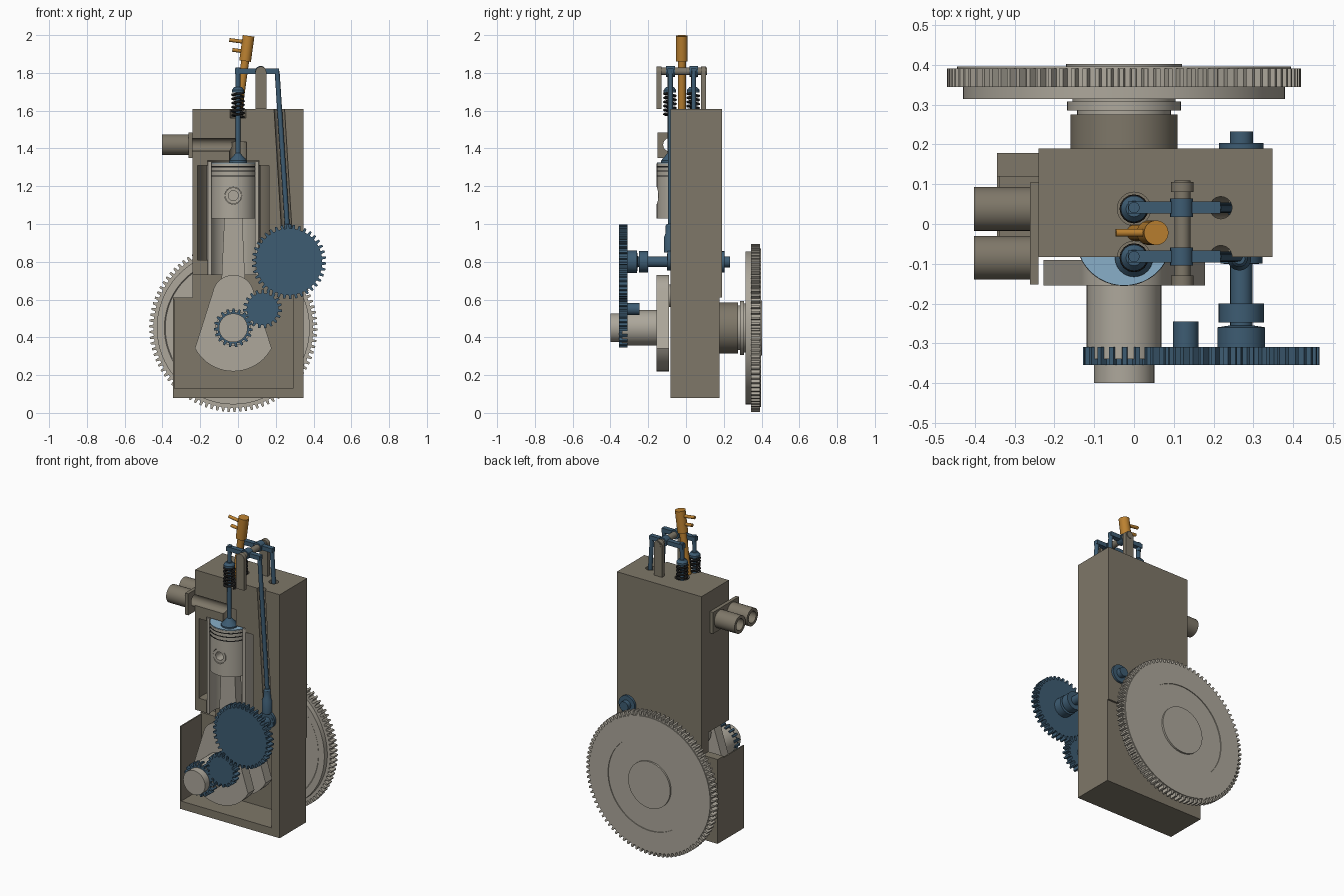
import bpy, bmesh, math
from mathutils import Vector

if "Cube" in bpy.data.objects:
    bpy.data.objects.remove(bpy.data.objects["Cube"])

def material(name, rgb):
    m = bpy.data.materials.new(name)
    m.diffuse_color = (*rgb, 1)
    m.use_nodes = True
    m.node_tree.nodes["Principled BSDF"].inputs["Base Color"].default_value = m.diffuse_color
    return m

CAST = material("cast_metal", (0.21, 0.185, 0.14))
STEEL = material("pale_steel", (0.42, 0.39, 0.33))
BLUE = material("blue_steel", (0.047, 0.107, 0.17))
GOLD = material("gold_brass", (0.50, 0.22, 0.03))
SKY = material("light_blue", (0.25, 0.43, 0.58))
DARK = material("dark_metal", (0.012, 0.012, 0.012))

def finish(name, bm, mat):
    bmesh.ops.recalc_face_normals(bm, faces=bm.faces)
    me = bpy.data.meshes.new(name)
    bm.to_mesh(me)
    bm.free()
    ob = bpy.data.objects.new(name, me)
    bpy.context.collection.objects.link(ob)
    me.materials.append(mat)
    return ob

def box(name, x, y, z, mat=CAST):
    return prism(name, [(x[0], z[0]), (x[1], z[0]), (x[1], z[1]), (x[0], z[1])], y[0], y[1], mat)

def prism(name, pts, y0, y1, mat):
    """Extrude an x-z outline along y."""
    bm = bmesh.new()
    a = [bm.verts.new((x, y0, z)) for x, z in pts]
    b = [bm.verts.new((x, y1, z)) for x, z in pts]
    bm.faces.new(a)
    bm.faces.new(b[::-1])
    for i in range(len(a)):
        j = (i + 1) % len(a)
        bm.faces.new((a[i], b[i], b[j], a[j]))
    return finish(name, bm, mat)

def lathe(name, prof, origin, axis, mat, seg=40, tube=False):
    """Turn (radius, distance) points about an axis; tube closes the loop instead of capping."""
    bm = bmesh.new()
    q = Vector((0, 0, 1)).rotation_difference(Vector(axis).normalized())
    o = Vector(origin)
    rings = []
    for r, t in prof:
        rings.append([bm.verts.new(o + q @ Vector((r * math.cos(2 * math.pi * k / seg),
                      r * math.sin(2 * math.pi * k / seg), t))) for k in range(seg)])
    n = len(rings)
    for i in range(n if tube else n - 1):
        a, b = rings[i], rings[(i + 1) % n]
        for k in range(seg):
            l = (k + 1) % seg
            bm.faces.new((a[k], a[l], b[l], b[k]))
    if not tube:
        bm.faces.new(rings[0])
        bm.faces.new(rings[-1])
    return finish(name, bm, mat)

def rod(name, p, q, r, mat, seg=24):
    p, q = Vector(p), Vector(q)
    return lathe(name, [(r, 0), (r, (q - p).length)], p, q - p, mat, seg)

def pipe(name, p, q, r, inner, mat):
    p, q = Vector(p), Vector(q)
    d = (q - p).length
    return lathe(name, [(r, 0), (r, d), (inner, d), (inner, 0)], p, q - p, mat, 32, True)

def gear(name, c, root, tip, teeth, y0, y1, mat):
    pts = []
    for i in range(teeth):
        for f, r in ((0, root), (0.42, root), (0.54, tip), (0.88, tip)):
            a = 2 * math.pi * (i + f) / teeth
            pts.append((c[0] + r * math.cos(a), c[1] + r * math.sin(a)))
    return prism(name, pts, y0, y1, mat)

def cut(ob, *cutters):
    bpy.context.view_layer.objects.active = ob
    for c in cutters:
        m = ob.modifiers.new("cut", 'BOOLEAN')
        m.operation, m.solver, m.object = 'DIFFERENCE', 'EXACT', c
        bpy.ops.object.modifier_apply(modifier=m.name)
        bpy.data.objects.remove(c)

FRONT, CX, CZ, PY = -0.083, -0.025, 0.45, -0.035   # cut plane, crank axis, piston axis
CAM = (0.27, 0.80)
VALVES = (-0.085, 0.038)

# Engine block: L-shaped casting opened at the front
block = prism("engine_block", [(-0.345, 0.08), (0.348, 0.08), (0.348, 1.61), (-0.24, 1.61),
              (-0.24, 0.61), (-0.345, 0.61)], FRONT, 0.19, CAST)
cut(block,
    box("back_step", (-0.5, 0.5), (0.178, 0.3), (0, 0.61)),
    box("crankcase", (-0.337, 0.29), (-0.2, 0.12), (0.13, 0.731)),
    box("side_opening", (-0.4, -0.2), (-0.2, 0.12), (0.6, 0.73)),
    rod("bore", (CX, PY, 0.70), (CX, PY, 1.335), 0.144, CAST, 48),
    rod("water_jacket", (CX, PY, 0.81), (CX, PY, 1.31), 0.195, CAST, 48))
for y in VALVES:
    cut(block,
        rod("port", (-0.3, y, 1.42), (0.0, y, 1.42), 0.034, CAST),
        rod("seat", (0, y, 1.32), (0, y, 1.435), 0.046, CAST),
        rod("spring_well", (0, y, 1.56), (0, y, 1.7), 0.042, CAST),
        rod("pushrod_channel", (0.213, y + 0.003, 1.7), (0.262, y + 0.003, 0.9), 0.028, CAST))

# Exhaust flange and two pipes
flange = box("exhaust_flange", (-0.262, -0.24), (-0.152, 0.105), (1.35, 1.485))
for y in VALVES:
    cut(flange, rod("flange_hole", (-0.3, y, 1.42), (-0.2, y, 1.42), 0.036, CAST))
    pipe("exhaust_pipe", (-0.402, y, 1.42), (-0.26, y, 1.42), 0.055, 0.036, CAST)

# Cylinder liner, sectioned at the front
liner = pipe("cylinder_liner", (CX, PY, 0.73), (CX, PY, 1.33), 0.143, 0.124, STEEL)
cut(liner, box("section", (-0.4, 0.4), (-0.4, FRONT), (0.5, 1.5)))

# Piston with rings, crown and wrist pin
piston = lathe("piston", [(0.12, 1.03), (0.12, 1.32), (0.06, 1.32), (0.06, 1.22), (0.1, 1.2), (0.1, 1.03)],
               (CX, PY, 0), (0, 0, 1), STEEL, 48, True)
cut(piston, rod("pin_hole", (CX, -0.3, 1.15), (CX, PY, 1.15), 0.045, STEEL))
lathe("piston_crown", [(0.118, 1.318), (0.12, 1.326)], (CX, PY, 0), (0, 0, 1), SKY, 48)
for z in (1.255, 1.28, 1.303):
    lathe("piston_ring", [(0.121, z - 0.003), (0.121, z + 0.003), (0.11, z + 0.003), (0.11, z - 0.003)],
          (CX, PY, 0), (0, 0, 1), DARK, 48, True)
pipe("wrist_pin", (CX, -0.149, 1.15), (CX, 0.07, 1.15), 0.043, 0.026, STEEL)

# Connecting rod
prism("connecting_rod", [(CX - 0.065, 0.64), (CX + 0.065, 0.64), (CX + 0.042, 1.15), (CX - 0.042, 1.15)],
      -0.065, -0.005, STEEL)
rod("rod_big_end", (CX, -0.08, 0.62), (CX, 0.01, 0.62), 0.095, STEEL, 40)
rod("rod_small_end", (CX, -0.08, 1.15), (CX, 0.01, 1.15), 0.06, STEEL, 32)

# Crank webs with counterweights
web = [(CX + 0.11 * math.cos(a), 0.62 + 0.11 * math.sin(a))
       for a in [math.radians(12 + 156 * i / 20) for i in range(21)]]
web += [(CX + 0.23 * math.cos(a), CZ + 0.23 * math.sin(a))
        for a in [math.radians(208 + 124 * i / 20) for i in range(21)]]
for y in (-0.155, 0.02):
    prism("crank_web", web, y, y + 0.064, STEEL)
rod("crank_pin", (CX, -0.12, 0.62), (CX, 0.05, 0.62), 0.06, STEEL)

# Crankshaft, rear bearing and flywheel
lathe("front_crankshaft", [(0.076, -0.4), (0.076, -0.34), (0.094, -0.34), (0.094, -0.15)],
      (CX, 0, CZ), (0, 1, 0), STEEL)
lathe("rear_crankshaft", [(0.09, 0.05), (0.09, 0.2), (0.118, 0.2), (0.118, 0.285), (0.143, 0.285),
      (0.143, 0.308), (0.13, 0.308), (0.13, 0.33)], (CX, 0, CZ), (0, 1, 0), STEEL, 48)
rod("rear_bearing", (CX, 0.12, CZ), (CX, 0.275, CZ), 0.135, CAST, 48)
lathe("flywheel_disc", [(0.36, 0.32), (0.365, 0.315), (0.405, 0.315), (0.405, 0.35)],
      (CX, 0, CZ), (0, 1, 0), STEEL, 72)
gear("flywheel_ring_gear", (CX, CZ), 0.423, 0.445, 90, 0.345, 0.391, STEEL)
lathe("flywheel_rim", [(0.29, 0.385), (0.42, 0.385), (0.42, 0.396), (0.29, 0.396)],
      (CX, 0, CZ), (0, 1, 0), STEEL, 72, True)
rod("flywheel_hub", (CX, 0.38, CZ), (CX, 0.402, CZ), 0.146, STEEL, 48)

# Timing gears
gear("crank_gear", (CX, CZ), 0.084, 0.103, 19, -0.355, -0.31, BLUE)
gear("idler_gear", (0.13, 0.55), 0.084, 0.103, 19, -0.355, -0.31, BLUE)
gear("cam_gear", CAM, 0.176, 0.197, 38, -0.355, -0.31, BLUE)
rod("idler_shaft", (0.13, -0.32, 0.55), (0.13, -0.245, 0.55), 0.032, BLUE)

# Camshaft with collars, lobes and rear journal
lathe("camshaft", [(0.06, -0.32), (0.06, -0.26), (0.028, -0.255), (0.028, -0.248), (0.057, -0.248),
      (0.057, -0.2), (0.028, -0.2), (0.028, -0.1), (0.045, -0.1), (0.045, 0.19), (0.056, 0.19),
      (0.056, 0.204), (0.029, 0.204), (0.029, 0.233)], (CAM[0], 0, CAM[1]), (0, 1, 0), BLUE)

for y in VALVES:
    py = y + 0.003
    # Cam lobe, tappet and pushrod
    rod("cam_lobe", (CAM[0], y - 0.014, 0.81), (CAM[0], y + 0.014, 0.81), 0.053, BLUE)
    lathe("tappet", [(0.03, 0.85), (0.03, 0.93), (0.021, 0.95), (0.021, 0.99), (0.014, 1.0)],
          (0.265, y - 0.002, 0), (0, 0, 1), BLUE, 24)
    rod("pushrod", (0.207, py, 1.81), (0.262, py, 0.97), 0.013, BLUE, 16)

    # Valve, spring and retainer
    lathe("valve", [(0.048, 1.322), (0.048, 1.335), (0.03, 1.355), (0.013, 1.375), (0.012, 1.81)],
          (0, y, 0), (0, 0, 1), BLUE, 24)
    lathe("spring_retainer", [(0.033, 1.697), (0.033, 1.71), (0.02, 1.725)], (0, y, 0), (0, 0, 1), BLUE, 24)
    cu = bpy.data.curves.new("valve_spring", 'CURVE')
    cu.dimensions = '3D'
    cu.bevel_depth, cu.bevel_resolution = 0.0065, 1
    sp = cu.splines.new('POLY')
    sp.points.add(96)
    for i, p in enumerate(sp.points):
        a = 2 * math.pi * i / 16
        p.co = (0.03 * math.cos(a), y + 0.03 * math.sin(a), 1.565 + 0.13 * i / 96, 1)
    cu.materials.append(DARK)
    bpy.context.collection.objects.link(bpy.data.objects.new("valve_spring", cu))

    # Rocker arm
    box("rocker_arm", (-0.015, 0.217), (py - 0.015, py + 0.015), (1.795, 1.822), BLUE)
    rod("rocker_boss", (0.12, py - 0.023, 1.808), (0.12, py + 0.023, 1.808), 0.029, BLUE)
    rod("rocker_tip", (0, py, 1.775), (0, py, 1.828), 0.014, BLUE, 16)

# Rocker shaft on two round-topped posts
post = [(0.093, 1.61), (0.15, 1.61)] + [(0.1215 + 0.0285 * math.cos(math.pi * i / 12),
        1.805 + 0.0285 * math.sin(math.pi * i / 12)) for i in range(13)]
for y in (-0.155, 0.08):
    prism("rocker_post", post, y, y + 0.026, CAST)
rod("rocker_shaft", (0.1215, -0.153, 1.808), (0.1215, 0.11, 1.808), 0.02, CAST)

# Tilted fuel injector with two side nozzles
low, top = Vector((-0.005, -0.022, 1.55)), Vector((0.056, -0.022, 1.996))
axis = (top - low).normalized()
rod("injector_stem", low, top - axis * 0.1, 0.021, GOLD)
rod("injector_body", top - axis * 0.135, top, 0.031, GOLD)
side = Vector((-axis.z, 0, axis.x))
for drop, length in ((0.035, 0.098), (0.085, 0.075)):
    p = top - axis * drop
    rod("injector_nozzle", p, p + side * length, 0.01, GOLD, 16)

# Smooth the round faces and keep the edges crisp
bpy.ops.object.select_all(action='DESELECT')
for ob in bpy.context.scene.objects:
    if ob.type == 'MESH':
        ob.select_set(True)
        bpy.context.view_layer.objects.active = ob
bpy.ops.object.shade_smooth_by_angle(angle=math.radians(30))
